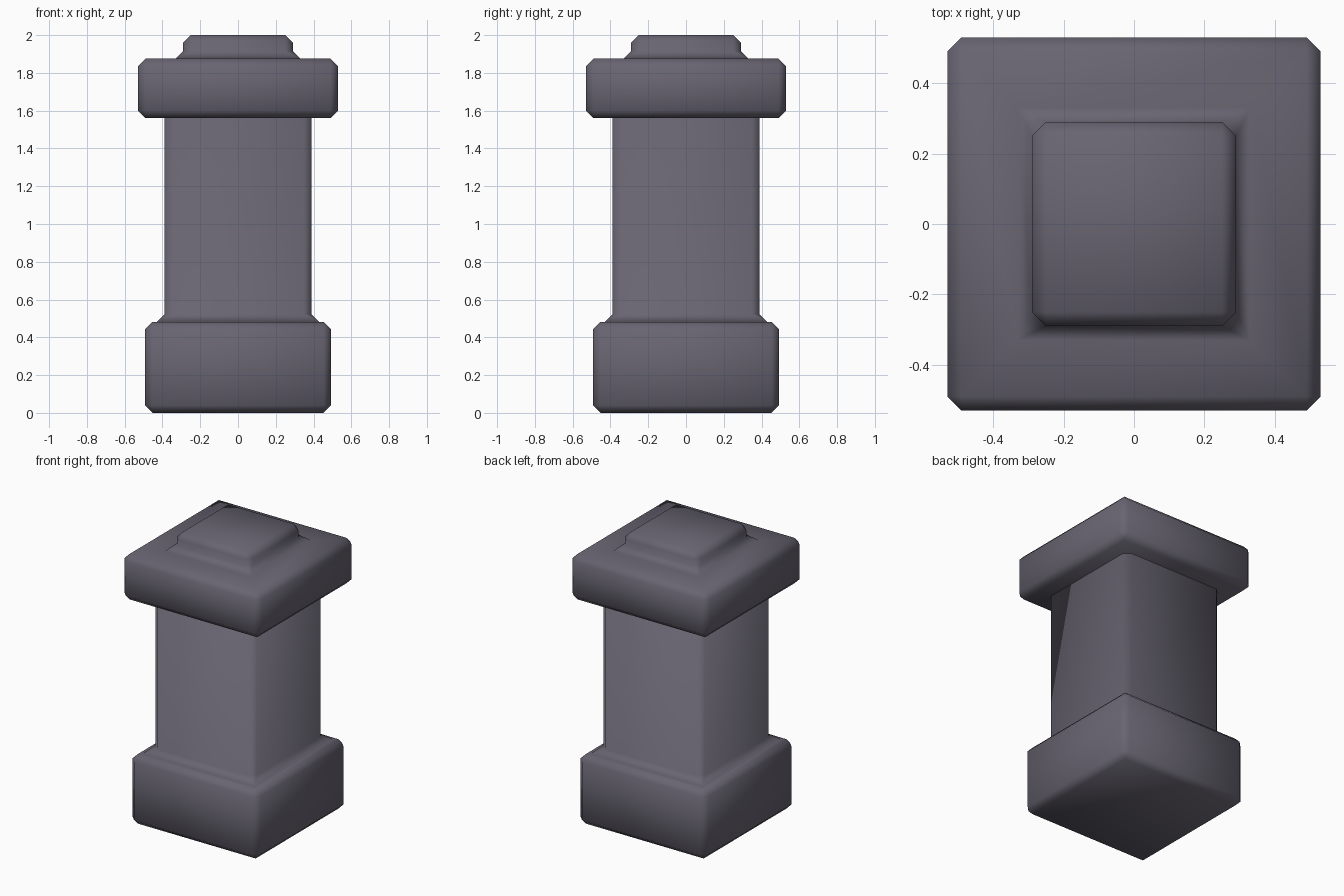
import bpy
import bmesh

if "Cube" in bpy.data.objects:
    bpy.data.objects.remove(bpy.data.objects["Cube"])

stone = bpy.data.materials.new("dark grey stone")
stone.diffuse_color = (0.138, 0.128, 0.165, 1)
stone.use_nodes = True
stone.node_tree.nodes["Principled BSDF"].inputs["Base Color"].default_value = stone.diffuse_color

B = 0.04  # bevel width


def ring(bm, half, z, cut):
    """Square outline with its corners cut, always eight points."""
    a, b = half, half - cut
    pts = [(a, -b), (a, b), (b, a), (-b, a), (-a, b), (-a, -b), (-b, -a), (b, -a)]
    return [bm.verts.new((x, y, z)) for x, y in pts]


def stack(name, profile):
    """Loft square rings (half width, height, corner cut) and cap both ends."""
    bm = bmesh.new()
    rings = [ring(bm, *p) for p in profile]
    for low, high in zip(rings, rings[1:]):
        for i in range(8):
            j = (i + 1) % 8
            bm.faces.new((low[i], low[j], high[j], high[i]))
    bm.faces.new(rings[0][::-1])
    bm.faces.new(rings[-1])
    # uncut corners collapse to a single point
    bmesh.ops.remove_doubles(bm, verts=bm.verts, dist=1e-4)
    bmesh.ops.recalc_face_normals(bm, faces=bm.faces)
    for f in bm.faces:
        f.smooth = True
    mesh = bpy.data.meshes.new(name)
    bm.to_mesh(mesh)
    bm.free()
    mesh.materials.append(stone)
    obj = bpy.data.objects.new(name, mesh)
    bpy.context.collection.objects.link(obj)
    return obj


def block(half, z0, z1):
    """Rings of a box with bevelled edges."""
    return [(half - B, z0, 0), (half, z0 + B, B), (half, z1 - B, B), (half - B, z1, 0)]


# base block flowing through a small fillet into the shaft
stack("base_and_shaft", block(0.493, 0, 0.482)
      + [(0.43, 0.482, 0), (0.389, 0.522, B), (0.389, 1.57, B)])

# overhanging capital with a raised top step
step = block(0.29, 1.88, 2.0)[2:]
stack("capital", block(0.53, 1.56, 1.875)
      + [(0.33, 1.875, 0), (0.29, 1.915, B)] + step)
